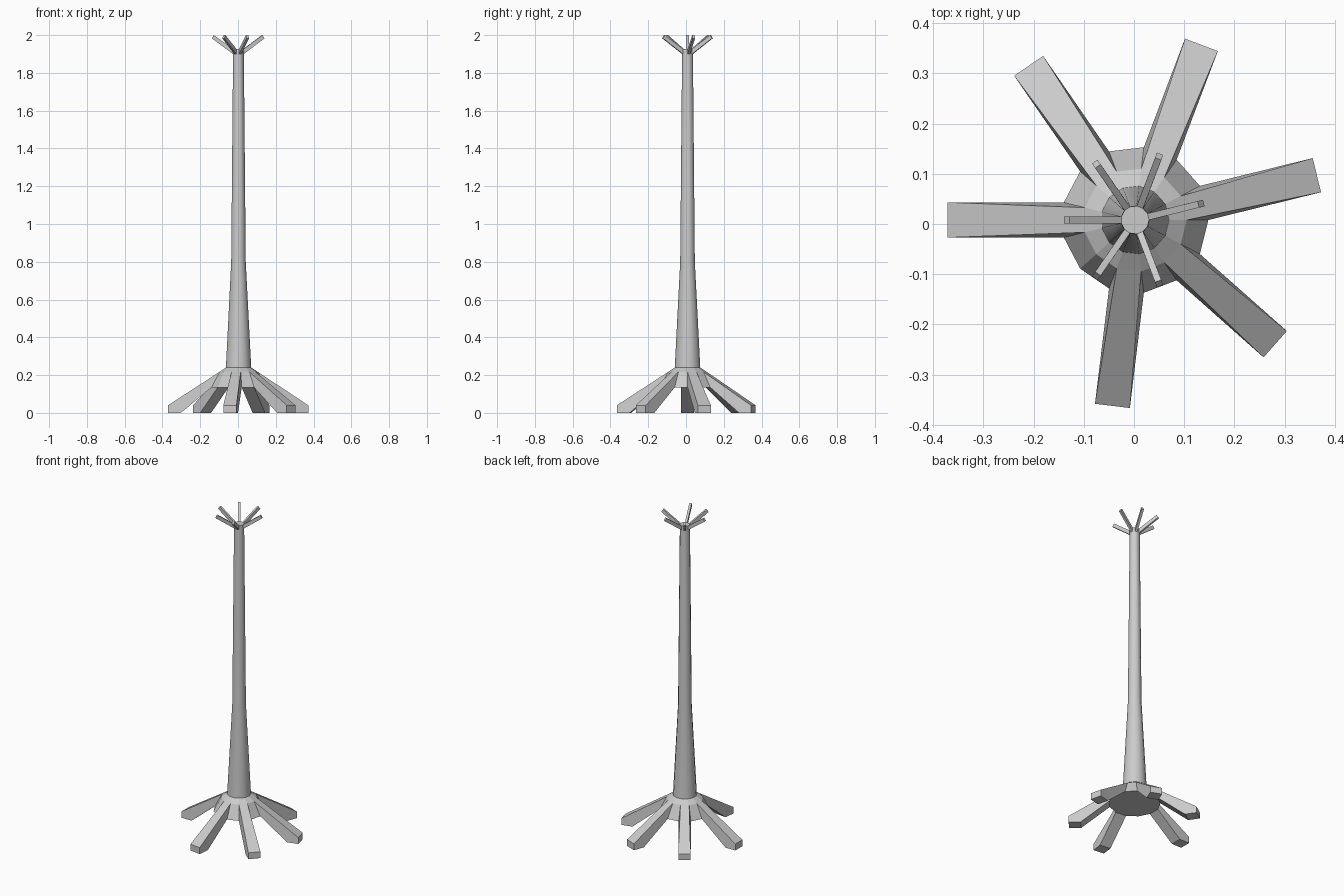
import bpy, bmesh, math

if "Cube" in bpy.data.objects:
    bpy.data.objects.remove(bpy.data.objects["Cube"])

N = 13                      # sides of trunk and root flare
STEP = 2 * math.pi / N
CX, CY = 0.002, 0.008       # trunk axis


def ring(bm, r, z):
    """13-sided ring, with the middle of side 0 facing -x."""
    return [bm.verts.new((CX + r * math.cos(math.pi - (j - 0.5) * STEP),
                          CY + r * math.sin(math.pi - (j - 0.5) * STEP), z))
            for j in range(N)]


def point(bm, side, r, t, z):
    """Point at distance r straight out from a side, t along the side."""
    a = math.pi - side * STEP
    return bm.verts.new((CX + r * math.cos(a) + t * math.sin(a),
                         CY + r * math.sin(a) - t * math.cos(a), z))


def lathe(bm, profile, prong_band, prong_sides, prong_path, half_width):
    """Stack rings; in one band, replace chosen sides by outgrowing prongs."""
    rings = [ring(bm, r, z) for r, z in profile]
    for b in range(len(rings) - 1):
        lo, hi = rings[b], rings[b + 1]
        for j in range(N):
            k = (j + 1) % N
            if b != prong_band or j not in prong_sides:
                bm.faces.new((lo[j], lo[k], hi[k], hi[j]))
                continue
            # prong_path runs along the underside, round the tip to the top
            left = [point(bm, j, r, -half_width, z) for r, z in prong_path]
            right = [point(bm, j, r, half_width, z) for r, z in prong_path]
            left = [lo[j]] + left + [hi[j]]
            right = [lo[k]] + right + [hi[k]]
            for i in range(len(left) - 1):
                bm.faces.new((left[i], right[i], right[i + 1], left[i + 1]))
            bm.faces.new(left)
            bm.faces.new(right[::-1])
    return rings


def finish(bm, name, smooth):
    bmesh.ops.recalc_face_normals(bm, faces=bm.faces)
    me = bpy.data.meshes.new(name)
    bm.to_mesh(me)
    bm.free()
    ob = bpy.data.objects.new(name, me)
    bpy.context.collection.objects.link(ob)
    if smooth:
        bpy.ops.object.select_all(action='DESELECT')
        ob.select_set(True)
        bpy.context.view_layer.objects.active = ob
        bpy.ops.object.shade_smooth_by_angle(angle=math.radians(30))
    return ob


# Root flare with six spreading roots, closed underneath
bm = bmesh.new()
rings = lathe(bm, [(0.146, 0.135), (0.103, 0.217), (0.068, 0.24)], 0,
              {0, 2, 4, 6, 8, 10},
              [(0.305, 0.0), (0.373, 0.0), (0.373, 0.04)], 0.035)
bm.faces.new(rings[0])
finish(bm, "root_flare", False)

# Tapered trunk with six bare twigs at the top, capped
bm = bmesh.new()
rings = lathe(bm, [(0.068, 0.24), (0.039, 0.8), (0.029, 1.9), (0.028, 1.926)], 2,
              {0, 2, 4, 6, 9, 11},
              [(0.141, 1.983), (0.130, 2.0)], 0.0067)
bm.faces.new(rings[-1])
finish(bm, "trunk_and_twigs", True)
